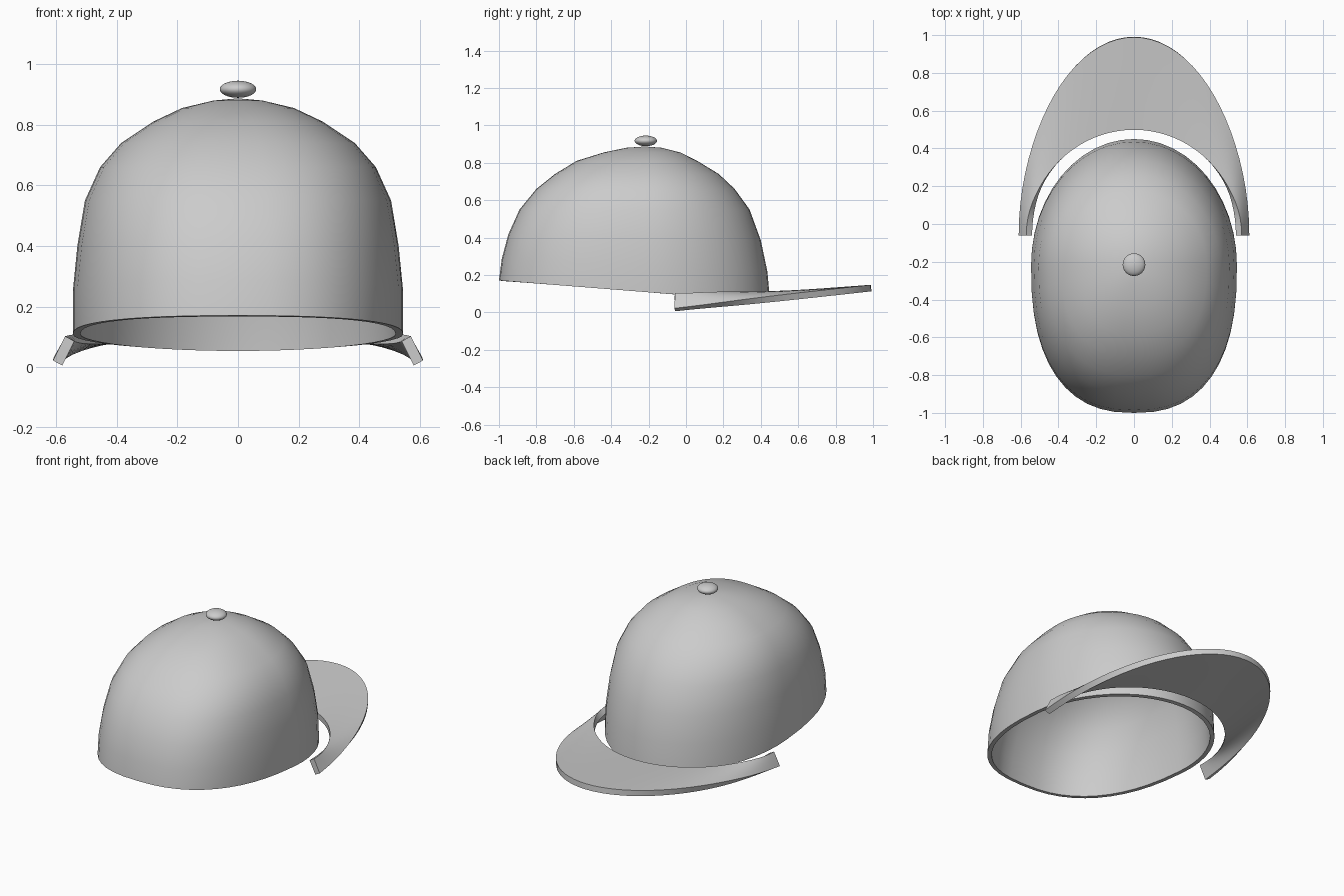
import bpy
import bmesh
from math import sin, cos, pi, radians

cube = bpy.data.objects.get("Cube")
if cube:
    bpy.data.objects.remove(cube, do_unlink=True)

grey = bpy.data.materials.new("light grey fabric")
grey.use_nodes = True
GREY = (0.6, 0.6, 0.6, 1)
grey.diffuse_color = GREY
grey.node_tree.nodes["Principled BSDF"].inputs["Base Color"].default_value = GREY


def finish(bm, name, thickness=0, offset=-1, angle=40):
    """Turn a bmesh into a smooth shaded object, thickened if asked."""
    bmesh.ops.recalc_face_normals(bm, faces=bm.faces)
    mesh = bpy.data.meshes.new(name)
    bm.to_mesh(mesh)
    bm.free()
    mesh.materials.append(grey)
    obj = bpy.data.objects.new(name, mesh)
    bpy.context.collection.objects.link(obj)
    bpy.ops.object.select_all(action='DESELECT')
    obj.select_set(True)
    bpy.context.view_layer.objects.active = obj
    if thickness:
        mod = obj.modifiers.new("thickness", 'SOLIDIFY')
        mod.thickness = thickness
        mod.offset = offset
        bpy.ops.object.modifier_apply(modifier=mod.name)
    bpy.ops.object.shade_smooth_by_angle(angle=radians(angle))
    return obj


def bridge(bm, rows, closed):
    """Join neighbouring rows of vertices with quads."""
    for a, b in zip(rows, rows[1:]):
        n = len(a)
        for i in range(n if closed else n - 1):
            j = (i + 1) % n
            bm.faces.new((a[i], a[j], b[j], b[i]))


def power(v, p):
    return abs(v) ** p * (1 if v >= 0 else -1)


# Crown: rounded rings, squarer at the back, with a tilted lower rim
CENTRE = -0.22
SIDES = 48
# height, back y, front y, half width, rim tilt
levels = [
    (0.109, -1.0, 0.45, 0.545, 1), (0.25, -0.985, 0.435, 0.545, 0.6),
    (0.40, -0.95, 0.40, 0.53, 0.3), (0.55, -0.89, 0.34, 0.505, 0),
    (0.66, -0.80, 0.26, 0.455, 0), (0.74, -0.70, 0.175, 0.385, 0),
    (0.81, -0.585, 0.06, 0.28, 0), (0.855, -0.44, -0.03, 0.185, 0),
    (0.88, -0.32, -0.13, 0.08, 0),
]
bm = bmesh.new()
rows = []
for z, back, front, width, tilt in levels:
    ring = []
    for i in range(SIDES):
        a = 2 * pi * i / SIDES
        p = 1 if sin(a) >= 0 else 2 / 2.45
        reach = front - CENTRE if sin(a) >= 0 else CENTRE - back
        x = width * power(cos(a), p)
        y = CENTRE + reach * power(sin(a), p)
        ring.append(bm.verts.new((x, y, z - 0.079 * tilt * (y - CENTRE))))
    rows.append(ring)
bridge(bm, rows, True)
apex = bm.verts.new((0, CENTRE, 0.887))
for i in range(SIDES):
    bm.faces.new((rows[-1][i], rows[-1][(i + 1) % SIDES], apex))
finish(bm, "crown", 0.025)

# Brim: crescent sheet that droops towards its two tips
bm = bmesh.new()
rows = []
STEPS = 6
for k in range(STEPS + 1):
    s = k / STEPS
    row = []
    for i in range(41):
        t = pi * i / 40
        x = (0.555 + 0.04 * s) * cos(t)
        y = -0.06 + (0.56 + 0.49 * s) * sin(t)
        z = 0.094 + s * (-0.08 + 0.116 * sin(t))
        row.append(bm.verts.new((x, y, z)))
    rows.append(row)
bridge(bm, rows, False)
finish(bm, "brim", 0.035, 0)

# Button on top
bm = bmesh.new()
bmesh.ops.create_uvsphere(bm, u_segments=32, v_segments=16, radius=0.06)
bmesh.ops.scale(bm, vec=(1, 1, 0.47), verts=bm.verts)
bmesh.ops.translate(bm, vec=(0, -0.215, 0.917), verts=bm.verts)
finish(bm, "top_button")
